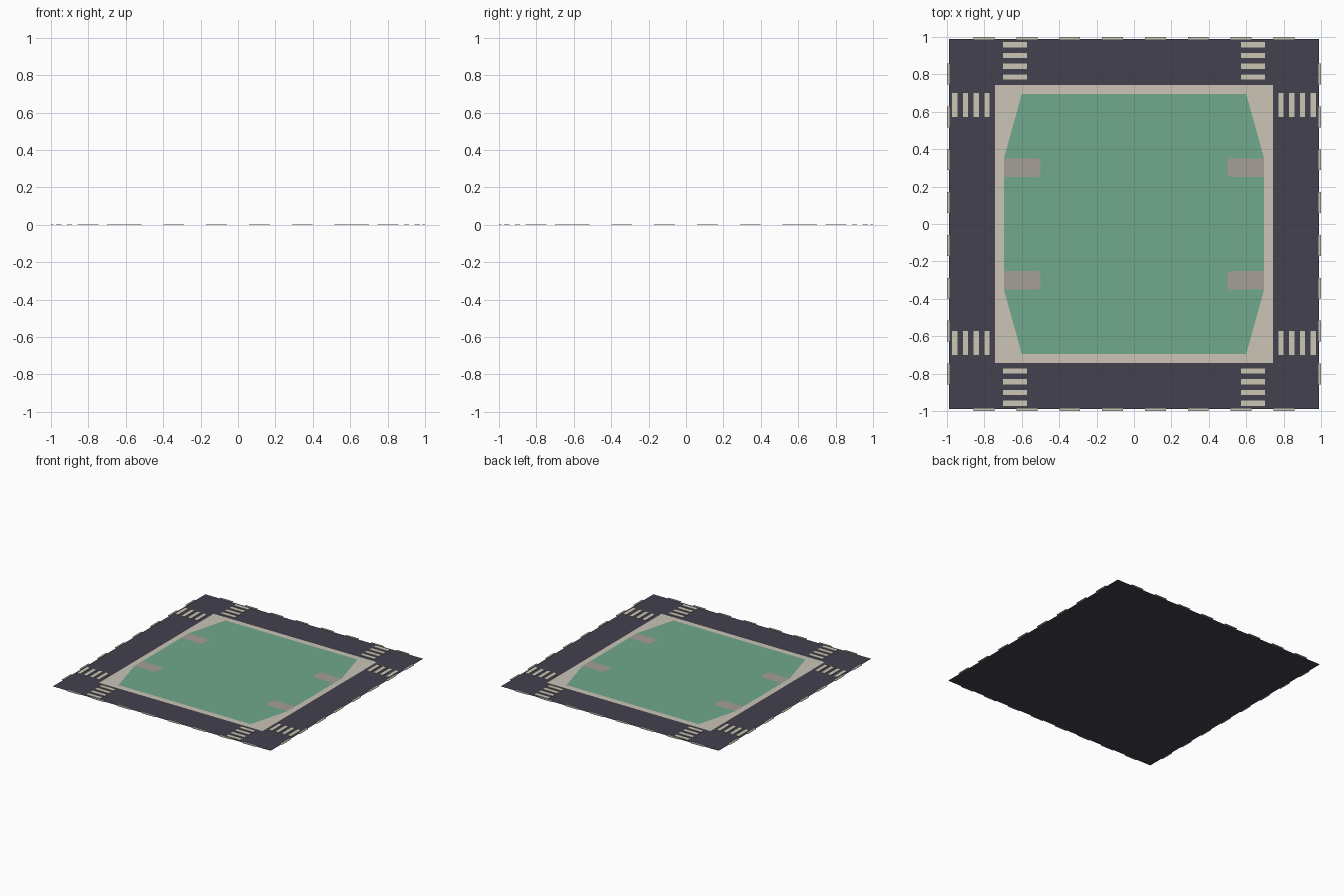
import bpy, bmesh

if "Cube" in bpy.data.objects:
    bpy.data.objects.remove(bpy.data.objects["Cube"])


def lin(c):
    c /= 255
    return c / 12.92 if c <= 0.04045 else ((c + 0.055) / 1.055) ** 2.4


def material(name, r, g, b):
    m = bpy.data.materials.new(name)
    m.diffuse_color = (lin(r), lin(g), lin(b), 1)
    m.use_nodes = True
    m.node_tree.nodes["Principled BSDF"].inputs["Base Color"].default_value = m.diffuse_color
    return m


asphalt = material("asphalt", 66, 65, 78)
concrete = material("concrete", 203, 196, 182)
grass = material("grass", 112, 168, 140)
paving = material("path_paving", 165, 159, 151)
paint = material("road_paint", 204, 199, 181)


def finish(name, bm, mat):
    mesh = bpy.data.meshes.new(name)
    bm.to_mesh(mesh)
    bm.free()
    mesh.materials.append(mat)
    ob = bpy.data.objects.new(name, mesh)
    bpy.context.collection.objects.link(ob)
    return ob


def sheet(name, outlines, z, mat):
    """Flat upward-facing plates, one per outline."""
    bm = bmesh.new()
    for pts in outlines:
        f = bm.faces.new([bm.verts.new((x, y, z)) for x, y in pts])
        f.normal_update()
        if f.normal.z < 0:
            f.normal_flip()
    return finish(name, bm, mat)


def boxes(name, rects, z0, z1, mat):
    """Thin painted bars from (x0, x1, y0, y1) rectangles."""
    bm = bmesh.new()
    for x0, x1, y0, y1 in rects:
        r = bmesh.ops.create_cube(bm, size=1)
        for v in r["verts"]:
            v.co = (x1 if v.co.x > 0 else x0, y1 if v.co.y > 0 else y0,
                    z1 if v.co.z > 0 else z0)
    bmesh.ops.recalc_face_normals(bm, faces=bm.faces)
    return finish(name, bm, mat)


def square(h):
    return [(-h, -h), (h, -h), (h, h), (-h, h)]


# Ground layers
sheet("road", [square(0.99)], 0.0, asphalt)
sheet("sidewalk", [square(0.742)], 0.001, concrete)
sheet("lawn", [[(-0.6, -0.695), (0.6, -0.695), (0.695, -0.352), (0.695, 0.352),
                (0.6, 0.695), (-0.6, 0.695), (-0.695, 0.352), (-0.695, -0.352)]],
      0.002, grass)

# Four short entrance paths with softened inner ends
b = 0.012
paths = []
for sx in (-1, 1):
    for sy in (-1, 1):
        paths.append([(sx * x, sy * y) for x, y in (
            (0.695, 0.25), (0.5 + b, 0.25), (0.5, 0.25 + b),
            (0.5, 0.35 - b), (0.5 + b, 0.35), (0.695, 0.35))])
sheet("entrance_paths", paths, 0.003, paving)

# Crosswalk bars at both ends of every street
bars = []
for sx in (-1, 1):
    for sy in (-1, 1):
        for i in range(4):
            c = 0.786 + i * 0.0573
            a0, a1 = sorted((sx * 0.572, sx * 0.7))
            bars.append((a0, a1, sy * c - 0.0142, sy * c + 0.0142))
            a0, a1 = sorted((sy * 0.572, sy * 0.7))
            bars.append((sx * c - 0.0142, sx * c + 0.0142, a0, a1))
boxes("crosswalks", bars, 0.0005, 0.004, paint)

# Dashed centre line along the tile edges
dashes = []
for s in (-1, 1):
    e0, e1 = sorted((s * 0.986, s * 1.0))
    for i in range(8):
        c = (i - 3.5) * 0.229
        dashes.append((c - 0.056, c + 0.056, e0, e1))
        dashes.append((e0, e1, c - 0.056, c + 0.056))
boxes("lane_dashes", dashes, 0.0005, 0.004, paint)
